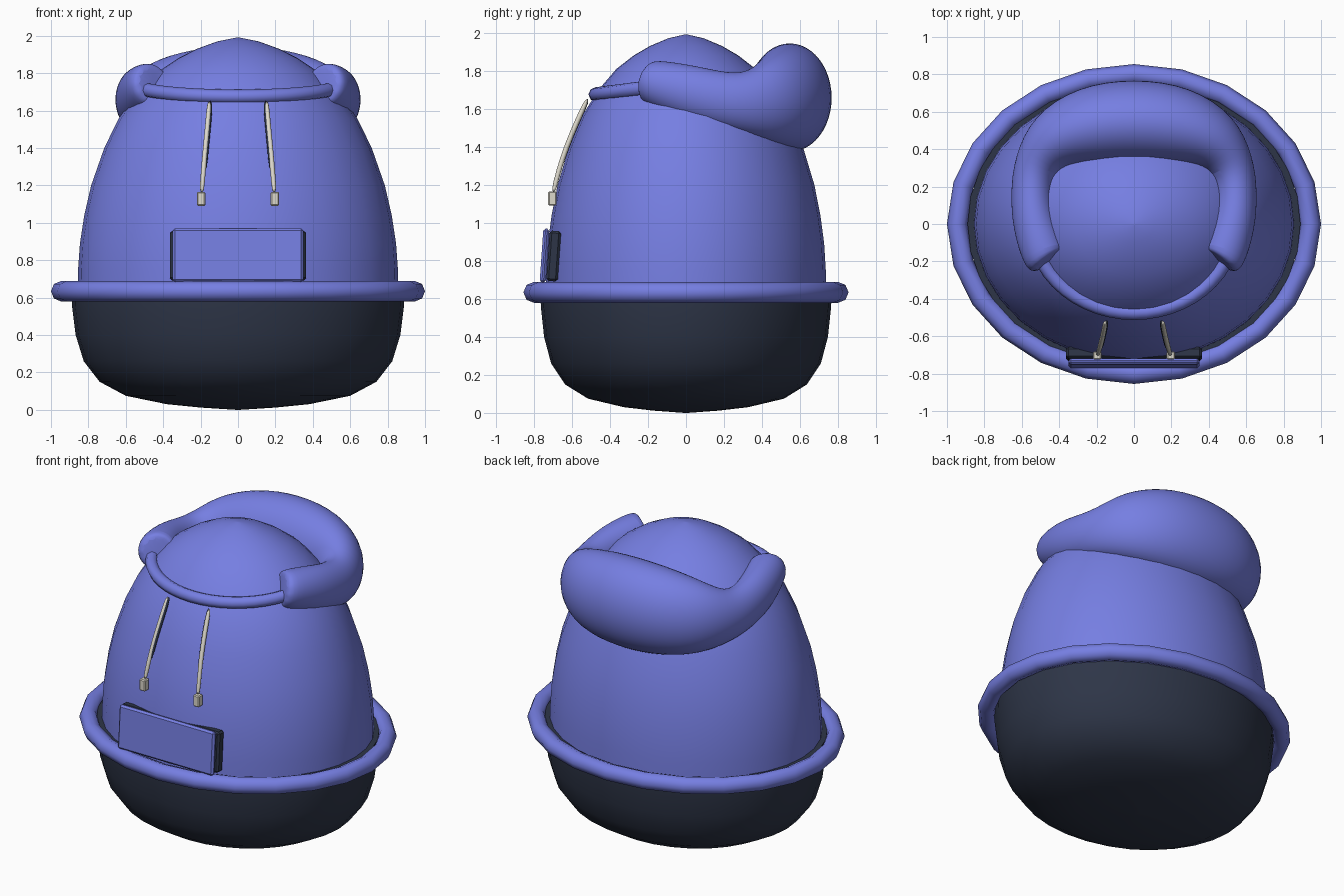
import bpy, bmesh
from math import sin, cos, pi, radians
from mathutils import Vector

cube = bpy.data.objects.get("Cube")
if cube:
    bpy.data.objects.remove(cube, do_unlink=True)


def material(name, rgb):
    m = bpy.data.materials.new(name)
    m.use_nodes = True
    m.diffuse_color = (*rgb, 1)
    m.node_tree.nodes["Principled BSDF"].inputs["Base Color"].default_value = (*rgb, 1)
    return m


BLUE = material("periwinkle blue", (0.18, 0.21, 0.76))
DARK = material("dark navy", (0.027, 0.036, 0.064))
CREAM = material("cream", (0.72, 0.69, 0.6))
DEPTH = 0.86  # front-to-back squash of the whole body


def finish(bm, name, mat, smooth=True, subsurf=0):
    bmesh.ops.recalc_face_normals(bm, faces=bm.faces)
    me = bpy.data.meshes.new(name)
    bm.to_mesh(me)
    bm.free()
    ob = bpy.data.objects.new(name, me)
    bpy.context.collection.objects.link(ob)
    me.materials.append(mat)
    if subsurf:
        ob.modifiers.new("Subdivision", "SUBSURF").levels = subsurf
    if smooth:
        bpy.ops.object.select_all(action="DESELECT")
        ob.select_set(True)
        bpy.context.view_layer.objects.active = ob
        bpy.ops.object.shade_smooth_by_angle(angle=radians(50))
    return ob


def skin(bm, rings, closed=False):
    """Join rings of points with quads and cap the open ends."""
    loops = [[bm.verts.new(p) for p in ring] for ring in rings]
    n = len(loops[0])
    pairs = list(zip(loops, loops[1:]))
    if closed:
        pairs.append((loops[-1], loops[0]))
    else:
        bm.faces.new(loops[0])
        bm.faces.new(loops[-1])
    for a, b in pairs:
        for i in range(n):
            j = (i + 1) % n
            bm.faces.new((a[i], a[j], b[j], b[i]))


def lathe(name, profile, mat, sides=32):
    """Turn (radius, height) points into an oval solid."""
    bm = bmesh.new()
    skin(bm, [[(r * cos(2 * pi * i / sides), DEPTH * r * sin(2 * pi * i / sides), z)
               for i in range(sides)] for r, z in profile])
    return finish(bm, name, mat)


def tube(name, points, radii, mat, sides=8, closed=False, subsurf=0):
    """Sweep an oval section (width, height) along a path."""
    pts = [Vector(p) for p in points]
    n = len(pts)
    rings = []
    for k, (p, (w, h)) in enumerate(zip(pts, radii)):
        a = pts[(k - 1) % n] if closed else pts[max(k - 1, 0)]
        b = pts[(k + 1) % n] if closed else pts[min(k + 1, n - 1)]
        t = (b - a).normalized()
        ref = Vector((1, 0, 0)) if abs(t.z) > 0.8 else Vector((0, 0, 1))
        side = t.cross(ref).normalized()
        up = side.cross(t)
        rings.append([p + side * w * cos(2 * pi * i / sides) + up * h * sin(2 * pi * i / sides)
                      for i in range(sides)])
    bm = bmesh.new()
    skin(bm, rings, closed)
    return finish(bm, name, mat, subsurf=subsurf)


def box(name, size, loc, mat, tilt=0, bevel=0.012):
    bm = bmesh.new()
    bmesh.ops.create_cube(bm, size=1)
    bmesh.ops.scale(bm, vec=size, verts=bm.verts)
    bmesh.ops.bevel(bm, geom=bm.edges[:], offset=bevel, segments=1, affect="EDGES")
    ob = finish(bm, name, mat, smooth=False)
    ob.location = loc
    ob.rotation_euler.x = tilt
    return ob


# Dark bowl and tall rounded body
lathe("lower_bowl", [(0.01, 0), (0.2, 0.012), (0.38, 0.03), (0.6, 0.075), (0.74, 0.15),
                     (0.825, 0.26), (0.868, 0.4), (0.888, 0.56), (0.89, 0.655)], DARK)
lathe("upper_body", [(0.857, 0.62), (0.855, 0.75), (0.845, 0.89), (0.822, 1.04), (0.785, 1.2),
                     (0.715, 1.4), (0.637, 1.56), (0.535, 1.7), (0.425, 1.81), (0.32, 1.88),
                     (0.22, 1.93), (0.11, 1.97), (0.01, 1.99)], BLUE)

# Rim around the waist
rim = [(0.945 * cos(2 * pi * i / 24), 0.8 * sin(2 * pi * i / 24), 0.634) for i in range(24)]
tube("waist_rim", rim, [(0.055, 0.055)] * 24, BLUE, sides=8, closed=True)

# Folded hood: one half path, mirrored across the middle
half = [((0.46, -0.2, 1.745), 0.10, 0.10), ((0.47, -0.19, 1.742), 0.13, 0.125),
        ((0.535, 0.0, 1.69), 0.122, 0.15), ((0.55, 0.16, 1.65), 0.115, 0.152),
        ((0.53, 0.31, 1.625), 0.125, 0.165), ((0.44, 0.45, 1.64), 0.175, 0.235),
        ((0.25, 0.53, 1.655), 0.225, 0.285), ((0, 0.555, 1.66), 0.235, 0.305)]
path = half + [((-x, y, z), w, h) for (x, y, z), w, h in reversed(half[:-1])]
tube("folded_hood", [p[0] for p in path], [p[1:] for p in path], BLUE, sides=12, subsurf=2)

# Neckline band across the front
angles = [radians(185 + 170 * i / 24) for i in range(25)]
tube("neck_band", [(0.54 * cos(a), 0.475 * sin(a), 1.675 + 0.06 * (1 + sin(a))) for a in angles],
     [(0.038, 0.038)] * 25, BLUE)

# Drawstrings with tips and a dark lining on their inner side
for side, label in ((1, "left"), (-1, "right")):
    cord = [(0.152, -0.515, 1.66), (0.162, -0.575, 1.53), (0.175, -0.63, 1.4),
            (0.186, -0.672, 1.27), (0.195, -0.7, 1.15)]
    tube(label + "_drawstring", [(side * x, y, z) for x, y, z in cord],
         [(0.014, 0.014)] * 5, CREAM, subsurf=1)
    tube(label + "_drawstring_lining", [(side * (x - 0.007), y + 0.004, z) for x, y, z in cord[:-1]],
         [(0.013, 0.013)] * 4, DARK, subsurf=1)
    box(label + "_drawstring_tip", (0.044, 0.044, 0.075), (side * 0.197, -0.703, 1.128), CREAM,
        bevel=0.006)

# Front pocket on a dark backing
box("pocket", (0.7, 0.032, 0.285), (0, -0.744, 0.827), BLUE, tilt=radians(-4))
box("pocket_backing", (0.725, 0.06, 0.265), (0, -0.696, 0.825), DARK, tilt=radians(-4))
